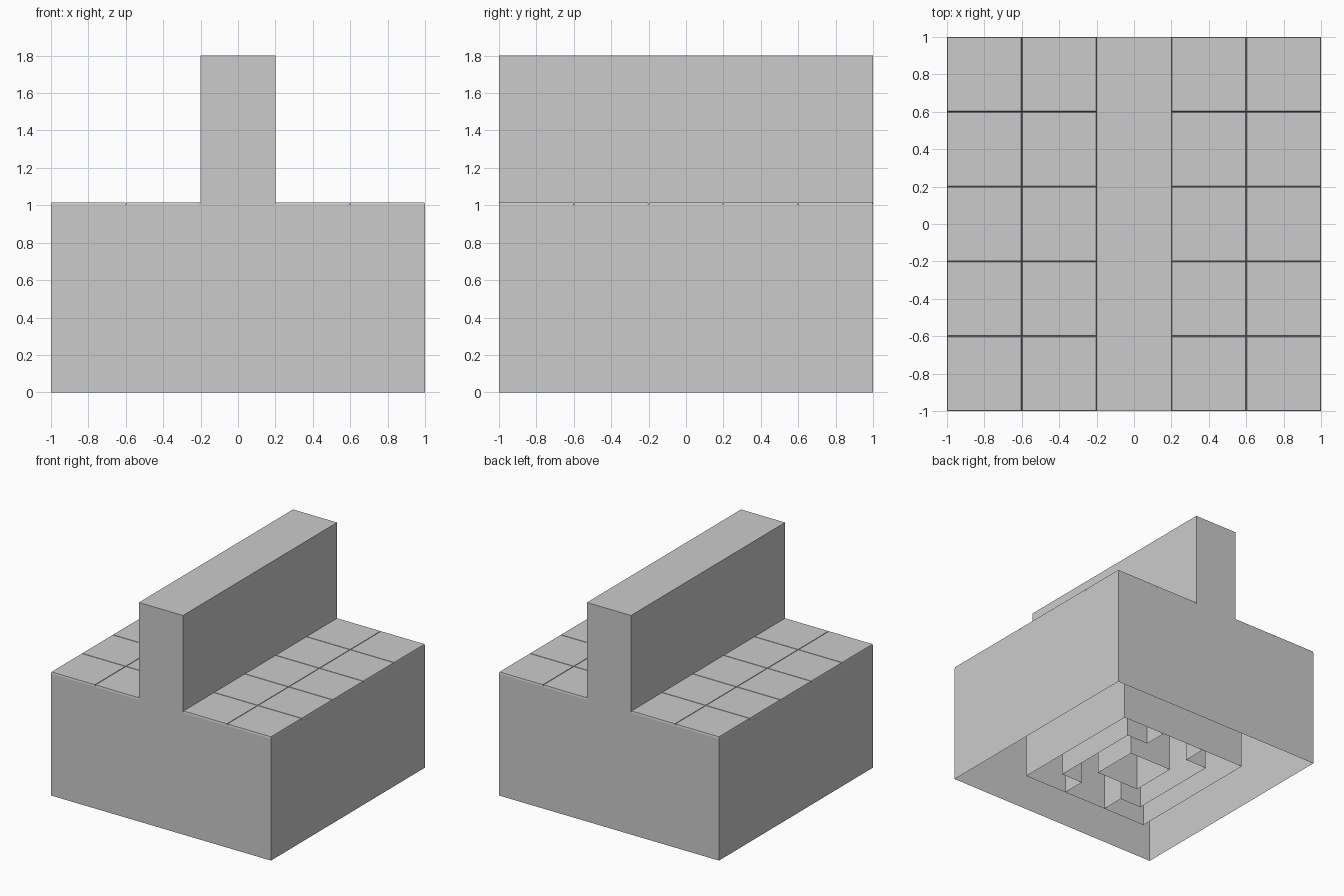
import bpy, bmesh

if "Cube" in bpy.data.objects:
    bpy.data.objects.remove(bpy.data.objects["Cube"])

H = 1.0      # height of the base
TOP = 1.015  # top of the thin tiles
STEM = 1.8   # top of the ridge


def finish(name, bm):
    me = bpy.data.meshes.new(name)
    bm.to_mesh(me)
    bm.free()
    ob = bpy.data.objects.new(name, me)
    bpy.context.collection.objects.link(ob)
    return ob


def wall_loop(name, pts, z0, z1, cap=False):
    """Open-bottomed sheet walls following a closed plan outline."""
    bm = bmesh.new()
    low = [bm.verts.new((x, y, z0)) for x, y in pts]
    high = [bm.verts.new((x, y, z1)) for x, y in pts]
    n = len(pts)
    for i in range(n):
        j = (i + 1) % n
        bm.faces.new((low[i], low[j], high[j], high[i]))
    if cap:
        bm.faces.new(high)
    return finish(name, bm)


def rect(x, y):
    return [(-x, -y), (x, -y), (x, y), (-x, y)]


# Outer shell and nested inner walls, all open underneath
wall_loop("outer_wall", rect(1, 1), 0, H)
wall_loop("middle_wall", rect(0.6, 0.6), 0, H)
notched = [(-0.4, -0.4), (-0.2, -0.4), (-0.2, -0.6), (0.2, -0.6),
           (0.2, -0.4), (0.4, -0.4), (0.4, 0.4), (0.2, 0.4),
           (0.2, 0.6), (-0.2, 0.6), (-0.2, 0.4), (-0.4, 0.4)]
wall_loop("notched_wall", notched, 0, H)
wall_loop("core_wall", rect(0.2, 0.2), 0, H)

# Raised ridge along the middle
wall_loop("ridge", rect(0.2, 1), H, STEM, cap=True)

# Decks either side of the ridge
bm = bmesh.new()
for a, b in ((-1, -0.2), (0.2, 1)):
    bm.faces.new([bm.verts.new(p) for p in
                  ((a, -1, H), (b, -1, H), (b, 1, H), (a, 1, H))])
finish("deck", bm)

# Thin tiles with slightly tapered edges on the decks
bm = bmesh.new()
for i in (-2, -1, 1, 2):
    for j in range(-2, 3):
        cx, cy = 0.4 * i, 0.4 * j
        rings = []
        for r, z in ((0.2, H), (0.197, TOP)):
            rings.append([bm.verts.new((cx + x, cy + y, z))
                          for x, y in rect(r, r)])
        lo, hi = rings
        for k in range(4):
            m = (k + 1) % 4
            bm.faces.new((lo[k], lo[m], hi[m], hi[k]))
        bm.faces.new(hi)
finish("deck_tiles", bm)
